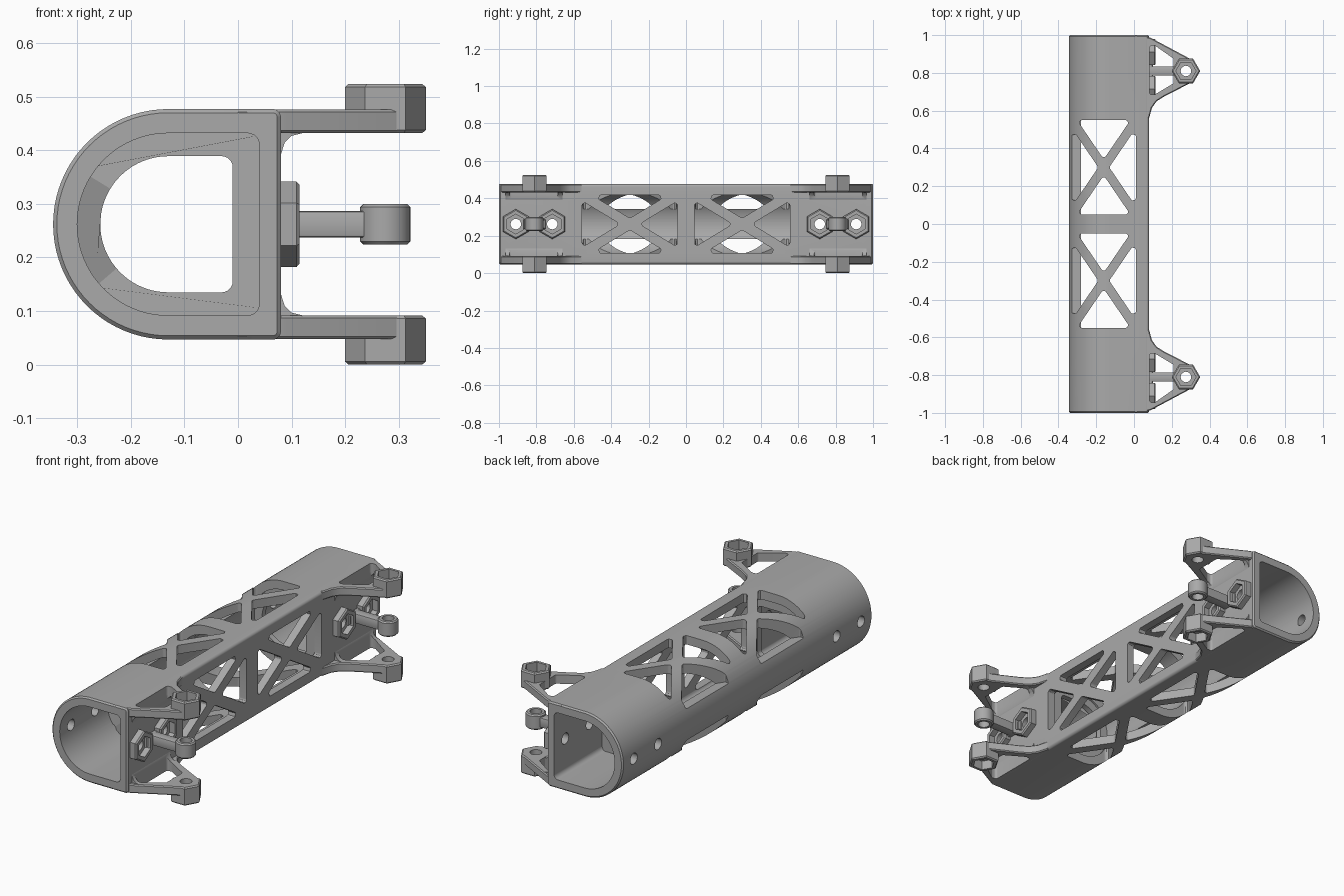
import bpy, bmesh, math
from mathutils import Vector

cube = bpy.data.objects.get("Cube")
if cube:
    bpy.data.objects.remove(cube, do_unlink=True)

grey = bpy.data.materials.new("matte_grey")
grey.use_nodes = True
grey.diffuse_color = (0.4, 0.4, 0.4, 1)
grey.node_tree.nodes["Principled BSDF"].inputs["Base Color"].default_value = (0.4, 0.4, 0.4, 1)

MID = 0.262          # height of the tube axis
ARC_X = -0.13        # centre of the rounded back
LUG_X, LUG_Y = 0.275, 0.81


def prism(name, points, low, high, axis, bevel=0):
    """Extrude a 2D outline along an axis, with optional chamfered ends."""
    place = {"x": lambda u, v, w: (w, u, v),
             "y": lambda u, v, w: (u, w, v),
             "z": lambda u, v, w: (u, v, w)}[axis]
    bm = bmesh.new()
    caps = [[bm.verts.new(place(u, v, w)) for u, v in points] for w in (low, high)]
    faces = [bm.faces.new(cap) for cap in caps]
    count = len(points)
    for i in range(count):
        j = (i + 1) % count
        bm.faces.new((caps[0][i], caps[0][j], caps[1][j], caps[1][i]))
    bmesh.ops.recalc_face_normals(bm, faces=bm.faces)
    if bevel:
        rim = [e for f in faces for e in f.edges]
        bmesh.ops.bevel(bm, geom=rim, offset=bevel, segments=1, affect="EDGES")
    mesh = bpy.data.meshes.new(name)
    bm.to_mesh(mesh)
    bm.free()
    mesh.materials.append(grey)
    obj = bpy.data.objects.new(name, mesh)
    bpy.context.collection.objects.link(obj)
    return obj


def ring(u, v, radius, sides, turn=0):
    return [(u + radius * math.cos(turn + math.tau * i / sides),
             v + radius * math.sin(turn + math.tau * i / sides)) for i in range(sides)]


def rounded(points, radius, steps=5):
    """Round every corner of a convex outline."""
    result = []
    pts = [Vector(p) for p in points]
    for i, p in enumerate(pts):
        a = (pts[i - 1] - p).normalized()
        b = (pts[(i + 1) % len(pts)] - p).normalized()
        half = a.angle(b) / 2
        centre = p + (a + b).normalized() * radius / math.sin(half)
        start = p + a * radius / math.tan(half) - centre
        end = p + b * radius / math.tan(half) - centre
        for k in range(steps + 1):
            d = start.lerp(end, k / steps).normalized() * radius
            result.append(tuple(centre + d))
    return result


def d_profile(radius, right, corner):
    """Flat front wall with a half-round back."""
    flat = rounded([(ARC_X, MID - radius), (right, MID - radius),
                    (right, MID + radius), (ARC_X, MID + radius)], corner)
    flat = [p for p in flat if p[0] > ARC_X + 0.05]
    arc = [(ARC_X + radius * math.cos(t), MID + radius * math.sin(t))
           for t in (math.pi / 2 + math.pi * i / 40 for i in range(41))]
    return flat + arc


def cross_windows(u, v, a, b, half_bar, radius):
    """Four rounded triangles left open by a diagonal cross."""
    diag = math.hypot(a, b)
    du, dv = half_bar * diag / b, half_bar * diag / a
    for s in (-1, 1):
        yield rounded([(u, v + s * dv), (u + a - du, v + s * b), (u - a + du, v + s * b)], radius)
        yield rounded([(u + s * du, v), (u + s * a, v + b - dv), (u + s * a, v - b + dv)], radius)


def cut(obj, cutters):
    bpy.context.view_layer.objects.active = obj
    for c in cutters:
        mod = obj.modifiers.new("cut", "BOOLEAN")
        mod.operation, mod.solver, mod.object = "DIFFERENCE", "EXACT", c
        bpy.ops.object.modifier_apply(modifier=mod.name)
    for c in cutters:
        bpy.data.objects.remove(c, do_unlink=True)
    return obj


def smooth(obj):
    bpy.ops.object.select_all(action="DESELECT")
    obj.select_set(True)
    bpy.context.view_layer.objects.active = obj
    bpy.ops.object.shade_smooth_by_angle(angle=math.radians(30))


parts = []
SCREWS = [s * y for s in (-1, 1) for y in (0.715, 0.91)]

# Main tube with sockets, truss windows and screw holes
tube = prism("tube", d_profile(0.215, 0.08, 0.015), -1, 1, "y", 0.007)
cutters = [prism("cavity", d_profile(0.17, 0.04, 0.022), -1.1, 1.1, "y")]
for s in (-1, 1):
    for outline in cross_windows(-0.16, s * 0.3, 0.17, 0.25, 0.024, 0.014):
        cutters.append(prism("roof_cutter", outline, MID + 0.08, 0.6, "z"))
        cutters.append(prism("floor_cutter", outline, -0.1, MID - 0.08, "z"))
    for outline in cross_windows(s * 0.3, MID, 0.255, 0.155, 0.027, 0.014):
        cutters.append(prism("front_cutter", outline, 0, 0.2, "x"))
for y in SCREWS:
    cutters.append(prism("hole_cutter", ring(y, MID, 0.028, 20), -0.5, 0.2, "x"))
parts.append(cut(tube, cutters))

# Stop rings inside the tube, sloped towards the sockets
for s in (-1, 1):
    stop = prism("stop_ring", d_profile(0.18, 0.05, 0.03), s * 0.56, s * 0.62, "y")
    opening = prism("opening", d_profile(0.127, -0.01, 0.02), s * 0.5, s * 0.7, "y")
    cut(stop, [opening])
    for v in stop.data.vertices:
        inner = v.co.x < 0.04 and abs(v.co.z - MID) < 0.128 and \
            math.hypot(min(v.co.x - ARC_X, 0), v.co.z - MID) < 0.15
        if inner and abs(v.co.y) > 0.6:
            v.co.y = s * 0.59
    parts.append(stop)

# Nut pads on the flat wall
for y in SCREWS:
    pad = prism("nut_pad", ring(y, MID, 0.08, 6, math.pi / 2), 0.07, 0.115, "x", 0.006)
    pocket = prism("pocket", ring(y, MID, 0.053, 6, math.pi / 2), 0.085, 0.2, "x")
    hole = prism("hole", ring(y, MID, 0.028, 20), 0, 0.2, "x")
    parts.append(cut(pad, [pocket, hole]))

LUG = [(0, 1), (0.05, 0.997), (0.09, 0.985), (0.3, 0.873), (0.32, 0.81), (0.3, 0.747),
       (0.16, 0.675), (0.12, 0.65), (0.095, 0.615), (0.08, 0.56), (0, 0.56)]
WINDOW = [(0.083, 0.945), (0.11, 0.945), (0.21, 0.875), (0.21, 0.745), (0.11, 0.685), (0.083, 0.685)]
FILLET = [(0.07, 0.175), (0.12, 0.175), (0.12, 0.17), (0.1, 0.165), (0.087, 0.152), (0.08, 0.13), (0.07, 0.13)]

for s in (-1, 1):
    flip = lambda pts: [(u, s * v) for u, v in pts]
    for up in (-1, 1):
        level = lambda d: MID + up * d

        def window():
            return prism("window", rounded(flip(WINDOW), 0.012), level(0.12), level(0.3), "z")

        def bore():
            return prism("bore", ring(LUG_X, s * LUG_Y, 0.028, 20), level(0.1), level(0.3), "z")

        # Triangular lug plate and its root fillet
        plate = prism("lug_plate", flip(LUG), level(0.17), level(0.2145), "z", 0.005)
        parts.append(cut(plate, [window(), bore()]))
        root = prism("lug_root", [(u, level(d)) for u, d in FILLET], s * 0.66, s * 0.965, "y")
        parts.append(cut(root, [window()]))

        # Hexagonal boss with a nut pocket
        boss = prism("lug_boss", ring(LUG_X, s * LUG_Y, 0.0755, 6), level(0.17), level(0.262), "z", 0.006)
        pocket = prism("pocket", ring(LUG_X, s * LUG_Y, 0.053, 6), level(0.215), level(0.3), "z")
        parts.append(cut(boss, [pocket, bore()]))

    # Middle arm with its eye
    y = s * LUG_Y
    arm = [(y - 0.025, MID - 0.025), (y + 0.025, MID - 0.025), (y + 0.025, MID + 0.025), (y - 0.025, MID + 0.025)]
    parts.append(prism("middle_arm", rounded(arm, 0.006, 2), 0.07, 0.24, "x"))
    bridge = [(y - 0.06, MID - 0.025), (y + 0.06, MID - 0.025), (y + 0.06, MID + 0.025), (y - 0.06, MID + 0.025)]
    parts.append(prism("pad_bridge", bridge, 0.07, 0.1, "x", 0.005))
    eye = prism("middle_eye", ring(LUG_X, y, 0.047, 28), MID - 0.038, MID + 0.038, "z", 0.006)
    parts.append(cut(eye, [prism("bore", ring(LUG_X, y, 0.028, 20), 0, 0.6, "z")]))

for part in parts:
    smooth(part)
